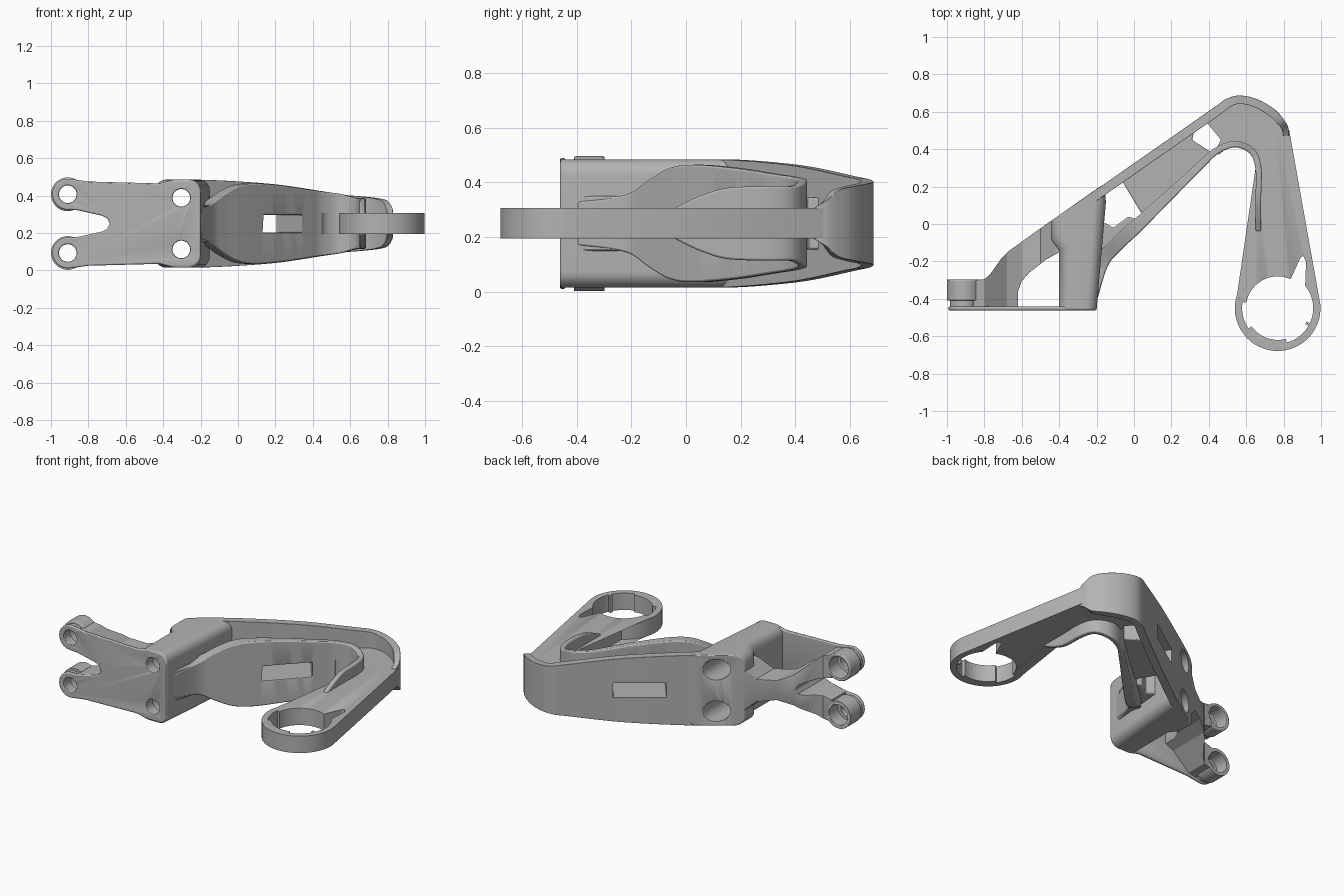
import bpy, bmesh, math
from mathutils import Vector

if "Cube" in bpy.data.objects:
    bpy.data.objects.remove(bpy.data.objects["Cube"])

MID = 0.25  # height of the symmetry plane
grey = bpy.data.materials.new("cast grey")
grey.use_nodes = True
grey.diffuse_color = (0.45, 0.45, 0.45, 1)
grey.node_tree.nodes["Principled BSDF"].inputs["Base Color"].default_value = (0.45, 0.45, 0.45, 1)


def finish(name, bm):
    bmesh.ops.recalc_face_normals(bm, faces=bm.faces)
    mesh = bpy.data.meshes.new(name)
    bm.to_mesh(mesh)
    bm.free()
    ob = bpy.data.objects.new(name, mesh)
    bpy.context.collection.objects.link(ob)
    mesh.materials.append(grey)
    return ob


def prism(name, outline, lo, hi, axis="z", round_y=0):
    """Extrude an outline along z (x, y points) or along y (x, z points)."""
    bm = bmesh.new()
    put = (lambda p, w: (p[0], p[1], w)) if axis == "z" else (lambda p, w: (p[0], w, p[1]))
    face = bm.faces.new([bm.verts.new(put(p, lo)) for p in outline])
    new = bmesh.ops.extrude_face_region(bm, geom=[face])["geom"]
    shift = Vector(put((0, 0), hi - lo))
    bmesh.ops.translate(bm, vec=shift, verts=[g for g in new if isinstance(g, bmesh.types.BMVert)])
    if round_y:
        def runs_along_y(e):
            d = e.verts[0].co - e.verts[1].co
            return abs(d.y) > abs(d.x) and abs(d.z) < 0.001
        bmesh.ops.recalc_face_normals(bm, faces=bm.faces)
        bmesh.ops.bevel(bm, geom=[e for e in bm.edges if runs_along_y(e)], offset=round_y,
                        segments=8, profile=0.5, affect="EDGES")
    return finish(name, bm)


def arc(cx, cy, r, a0, a1, n=24):
    steps = [math.radians(a0 + (a1 - a0) * i / n) for i in range(n + 1)]
    return [(cx + r * math.cos(a), cy + r * math.sin(a)) for a in steps]


def disc(name, x, c, r, lo, hi, axis="y"):
    return prism(name, arc(x, c, r, 0, 352.5, 47), lo, hi, axis)


def mirrored(points):
    """Close a profile by reflecting it in the symmetry plane."""
    return points + [(x, 2 * MID - z) for x, z in reversed(points)]


def spline(keys, n=6):
    pts = [Vector(k) for k in keys]
    out = []
    for i in range(len(pts) - 1):
        a, b, c, d = pts[max(i - 1, 0)], pts[i], pts[i + 1], pts[min(i + 2, len(pts) - 1)]
        for j in range(n):
            t = j / n
            out.append(0.5 * (2 * b + (c - a) * t + (2 * a - 5 * b + 4 * c - d) * t * t
                              + (3 * b - a - 3 * c + d) * t ** 3))
    return out + [pts[-1]]


def wall(name, keys):
    """Upright wall; keys are outer x, outer y, half height, thickness."""
    bm = bmesh.new()
    pts, rings = spline(keys), []
    for i, p in enumerate(pts):
        d = (pts[min(i + 1, len(pts) - 1)] - pts[max(i - 1, 0)]).to_2d().normalized()
        ix, iy = p[0] - d.y * p[3], p[1] + d.x * p[3]
        rings.append([bm.verts.new(v) for v in (
            (p[0], p[1], MID - p[2]), (p[0], p[1], MID + p[2]),
            (ix, iy, MID + p[2]), (ix, iy, MID - p[2]))])
    for a, b in zip(rings, rings[1:]):
        for k in range(4):
            bm.faces.new((a[k], a[(k + 1) % 4], b[(k + 1) % 4], b[k]))
    bm.faces.new(rings[0])
    bm.faces.new(rings[-1])
    return finish(name, bm)


def combine(ob, tools, operation="DIFFERENCE"):
    for tool in tools:
        mod = ob.modifiers.new("cut", "BOOLEAN")
        mod.object, mod.operation, mod.solver = tool, operation, "EXACT"
        tool.hide_render = True
        tool.hide_viewport = True
        helpers.add(tool)


helpers, parts = set(), []

# Cutters for screw holes, counterbores and the cross slot
bores = []
for s in (-1, 1):
    for x, off in ((-0.91, 0.157), (-0.303, 0.138)):
        z = MID + s * off
        bores.append(disc("screw_bore", x, z, 0.047, -0.6, 0.4))
        bores.append(disc("counterbore", x, z, 0.068, -0.39, 0.4))
u, v = Vector((0.8, 0.6)) * 0.16, Vector((-0.6, 0.8)) * 0.3
c = Vector((0.155, 0.27))
slot = prism("slot_cutter", [c + u + v, c - u + v, c - u - v, c + u - v], MID - 0.047, MID + 0.047)

# Front mounting plate with a notch between its two ears
notch = [(-0.91, 0.325), (-0.86, 0.322), (-0.73, 0.293), (-0.7, 0.278), (-0.688, 0.255)]
plate_edge = ([(-0.2, 0.27)] + arc(-0.26, 0.42, 0.06, 0, 90, 8) + [(-0.36, 0.48), (-0.42, 0.465), (-0.8, 0.475)]
              + arc(-0.91, MID + 0.157, 0.083, 80, 270, 16) + notch[1:])
plate = prism("front_plate", mirrored(plate_edge), -0.462, -0.442, "y")
combine(plate, bores)
parts.append(plate)

# Ear bosses
for i, s in enumerate((-1, 1)):
    boss = disc("ear_boss_" + ("lower", "upper")[i], -0.91, MID + s * 0.157, 0.09, -0.41, -0.298)
    neck = disc("ear_neck_" + ("lower", "upper")[i], -0.91, MID + s * 0.157, 0.075, -0.45, -0.4)
    for ob in (boss, neck):
        combine(ob, bores)
        parts.append(ob)

# Forked strap from the bosses to the block
strap = prism("forked_strap", [(-0.86, -0.45), (-0.62, -0.45), (-0.62, -0.36), (-0.6, -0.305), (-0.56, -0.26),
                               (-0.47, -0.19), (-0.39, -0.145), (-0.39, 0.03), (-0.44, 0.02), (-0.67, -0.145),
                               (-0.71, -0.185), (-0.77, -0.27), (-0.8, -0.295), (-0.86, -0.3)], 0, 0.5)
fork = prism("fork_cutter", mirrored([(-0.36, 0.42), (-0.42, 0.4), (-0.5, 0.325), (-0.6, 0.315), (-0.68, 0.35),
                                      (-0.8, 0.46), (-0.91, 0.48)] + notch), -0.6, 0.2, "y")
combine(strap, [fork], "INTERSECT")
combine(strap, bores)
parts.append(strap)

# Main mounting block with rounded long edges
block = prism("mounting_block", [(-0.4, -0.46), (-0.2, -0.46), (-0.15, 0.12), (-0.16, 0.212), (-0.2, 0.188),
                                 (-0.445, 0.016), (-0.445, -0.08), (-0.4, -0.14)], 0.015, 0.485, round_y=0.06)
combine(block, bores)
parts.append(block)

# Back wall with its curved end lip (thickness is laid to the inside)
back = wall("back_wall", [(0.828, 0.47, 0.058, 0.03), (0.825, 0.515, 0.085, 0.035), (0.80, 0.56, 0.122, 0.04),
                          (0.75, 0.615, 0.136, 0.045), (0.66, 0.667, 0.146, 0.045), (0.57, 0.687, 0.153, 0.045),
                          (0.5, 0.672, 0.162, 0.047), (0.43, 0.625, 0.172, 0.05), (0.2, 0.464, 0.207, 0.05),
                          (0.0, 0.325, 0.224, 0.05), (-0.2, 0.185, 0.234, 0.05), (-0.36, 0.076, 0.234, 0.05)])
combine(back, bores + [slot])
parts.append(back)

# Front wall that curls round the inner bend and fades into the arm
front = wall("inner_wall", [(-0.195, -0.4, 0.08, 0.03), (-0.14, -0.225, 0.105, 0.07), (-0.07, -0.14, 0.16, 0.075),
                            (0.01, -0.065, 0.203, 0.075), (0.1, 0.025, 0.215, 0.065), (0.25, 0.178, 0.202, 0.05),
                            (0.38, 0.31, 0.182, 0.04), (0.45, 0.375, 0.172, 0.036), (0.54, 0.41, 0.16, 0.034),
                            (0.62, 0.375, 0.137, 0.034), (0.65, 0.29, 0.136, 0.032), (0.65, 0.15, 0.13, 0.03),
                            (0.65, 0.05, 0.1, 0.03), (0.65, -0.04, 0.057, 0.03)])
combine(front, [slot])
parts.append(front)

# Web between block and inner wall, and the tunnel box around the slot
parts.append(prism("corner_web", [(-0.2, -0.4), (-0.14, -0.21), (-0.02, -0.08), (0.03, 0.02), (-0.03, 0.04),
                                  (-0.11, -0.02), (-0.18, 0.02)], MID - 0.1, MID + 0.1))
tunnel = prism("tunnel_box", [(-0.07, 0.24), (0.035, 0.065), (0.08, 0.04), (0.38, 0.34), (0.41, 0.385),
                              (0.31, 0.45), (0.33, 0.53)], MID - 0.095, MID + 0.095)
combine(tunnel, [slot])
parts.append(tunnel)

# Flat arm ending in a ring
outline = ([(0.36, 0.55), (0.395, 0.535), (0.465, 0.45), (0.43, 0.385)] + arc(0.54, 0.3, 0.11, 140, 0, 16)
           + [(0.65, -0.255)] + arc(0.768, -0.45, 0.229, 121, 365, 40)
           + [(0.83, 0.5), (0.75, 0.6), (0.65, 0.655), (0.55, 0.67)])
arm = prism("ring_arm", outline, MID - 0.056, MID + 0.056)
ring_cuts = [disc("ring_bore", 0.768, -0.45, 0.17, 0, 0.5, "z"),
             prism("key_slot", [(0.83, -0.3), (0.84, -0.29), (0.89, -0.18), (0.905, -0.17), (0.92, -0.2),
                                (0.915, -0.33), (0.88, -0.36)], 0, 0.5)]
# Shallow bayonet recesses round the bore
for a in (170, 285):
    ring_cuts.append(prism("bayonet_cutter", arc(0.768, -0.45, 0.19, a, a + 45, 8)
                           + arc(0.768, -0.45, 0.15, a + 45, a, 8), 0, 0.5))
ring_cuts.append(prism("bayonet_cutter", arc(0.768, -0.45, 0.19, -25, 55, 12)
                       + arc(0.768, -0.45, 0.15, 55, -25, 12), 0, 0.5))
combine(arm, ring_cuts)
parts.append(arm)

# Soft cast edges and smooth shading
bpy.ops.object.select_all(action="DESELECT")
for ob in parts:
    mod = ob.modifiers.new("soft edge", "BEVEL")
    mod.width, mod.segments, mod.limit_method, mod.angle_limit = 0.007, 2, "ANGLE", math.radians(40)
    ob.select_set(True)
    bpy.context.view_layer.objects.active = ob
bpy.ops.object.shade_smooth_by_angle(angle=math.radians(35))
